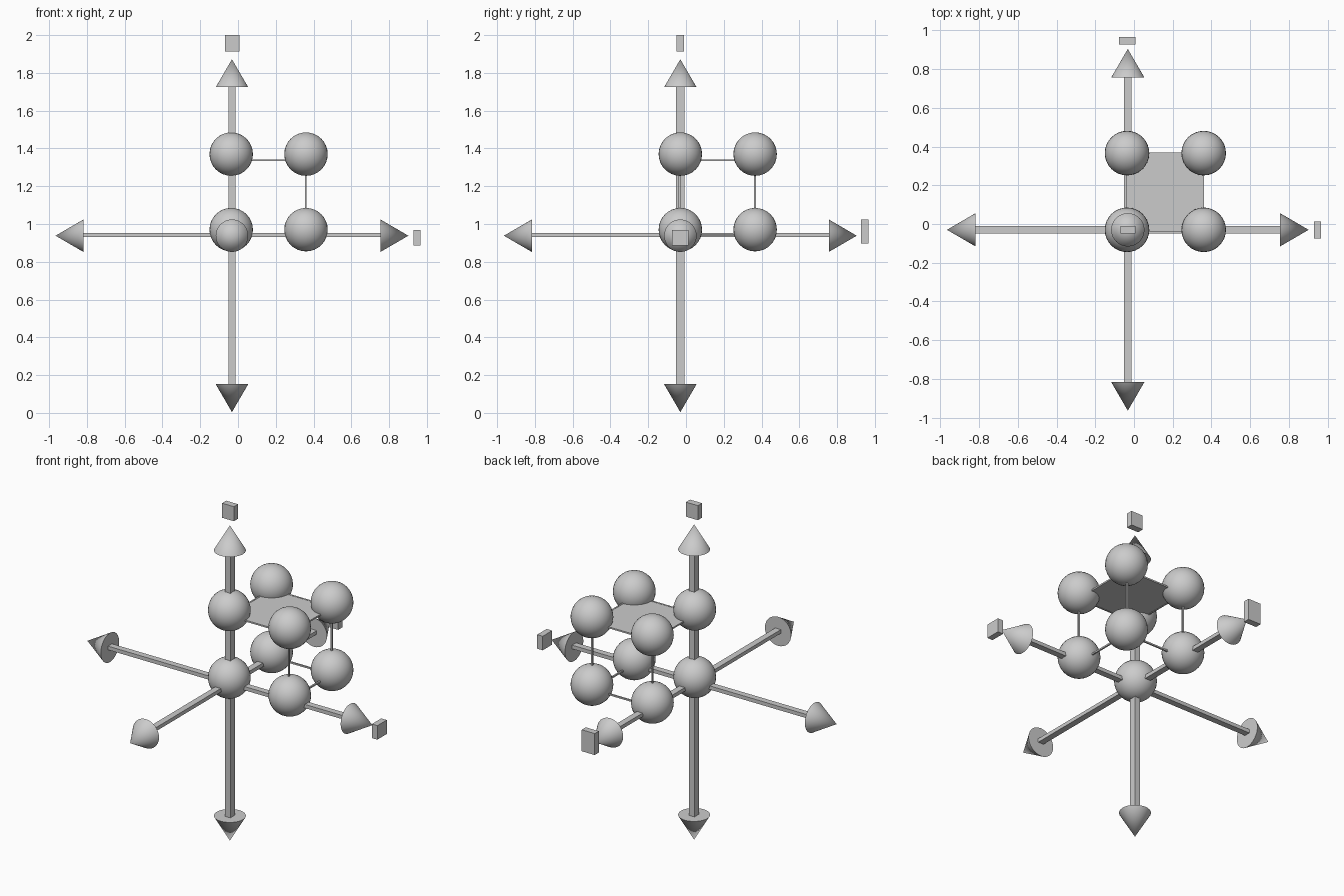
import bpy, math
from mathutils import Vector

if "Cube" in bpy.data.objects:
    bpy.data.objects.remove(bpy.data.objects["Cube"])

CENTRE = Vector((-0.032, -0.03, 0.938))   # where the axes cross
REACH = 0.934                             # centre to arrow tip
HEAD_LEN, HEAD_R = 0.148, 0.086
BALL_R = 0.115
LO, HI = (-0.036, -0.03, 0.97), (0.36, 0.366, 1.37)   # ball centres


def box(name, centre, size):
    bpy.ops.mesh.primitive_cube_add(size=1, location=centre)
    ob = bpy.context.object
    ob.name = name
    ob.scale = size
    bpy.ops.object.transform_apply(location=False, rotation=False, scale=True)
    return ob


def bar(name, a, b, thick):
    a, b = Vector(a), Vector(b)
    size = [abs(b[i] - a[i]) + thick for i in range(3)]
    return box(name, (a + b) / 2, size)


def arrow_head(name, direction):
    d = Vector(direction)
    bpy.ops.mesh.primitive_cone_add(
        vertices=32, radius1=HEAD_R, radius2=0, depth=HEAD_LEN,
        location=CENTRE + d * (REACH - HEAD_LEN / 2),
        rotation=d.to_track_quat('Z', 'Y').to_euler())
    bpy.context.object.name = name
    bpy.ops.object.shade_smooth_by_angle(angle=math.radians(40))


# axis shafts: rectangular bars, with a cone at each end
length = 2 * (REACH - HEAD_LEN) + 0.01
box("shaft_x", CENTRE + Vector((0, 0, 0.004)), (length, 0.037, 0.022))
box("shaft_y", CENTRE + Vector((0, 0, 0.004)), (0.037, length, 0.022))
box("shaft_z", CENTRE, (0.036, 0.044, length))
for i, axis in enumerate("xyz"):
    for sign, side in ((1, "positive"), (-1, "negative")):
        d = [0, 0, 0]
        d[i] = sign
        arrow_head(f"arrow_head_{axis}_{side}", d)

# blank end markers beyond the positive arrow tips
box("end_marker_x", (0.947, -0.03, 0.927), (0.036, 0.088, 0.083))
box("end_marker_y", (-0.035, 0.946, 0.961), (0.085, 0.038, 0.127))
box("end_marker_z", (-0.031, -0.03, 1.957), (0.078, 0.039, 0.086))

# balls at the cube corners
for x in (LO[0], HI[0]):
    for y in (LO[1], HI[1]):
        for z in (LO[2], HI[2]):
            bpy.ops.mesh.primitive_uv_sphere_add(
                segments=32, ring_count=16, radius=BALL_R, location=(x, y, z))
            bpy.context.object.name = "corner_ball"
            bpy.ops.object.shade_smooth()

# thin cube edges and the top panel
x0, x1, y0, y1, z0, z1 = -0.036, 0.358, -0.034, 0.365, 0.942, 1.338
T = 0.009
for z in (z0, z1):
    for y in (y0, y1):
        bar("edge_along_x", (x0, y, z), (x1, y, z), T)
    for x in (x0, x1):
        bar("edge_along_y", (x, y0, z), (x, y1, z), T)
for x in (x0, x1):
    for y in (y0, y1):
        bar("edge_upright", (x, y, z0), (x, y, z1), T)
box("top_panel", ((x0 + x1) / 2, (y0 + y1) / 2, z1),
    (x1 - x0, y1 - y0, 0.006))
